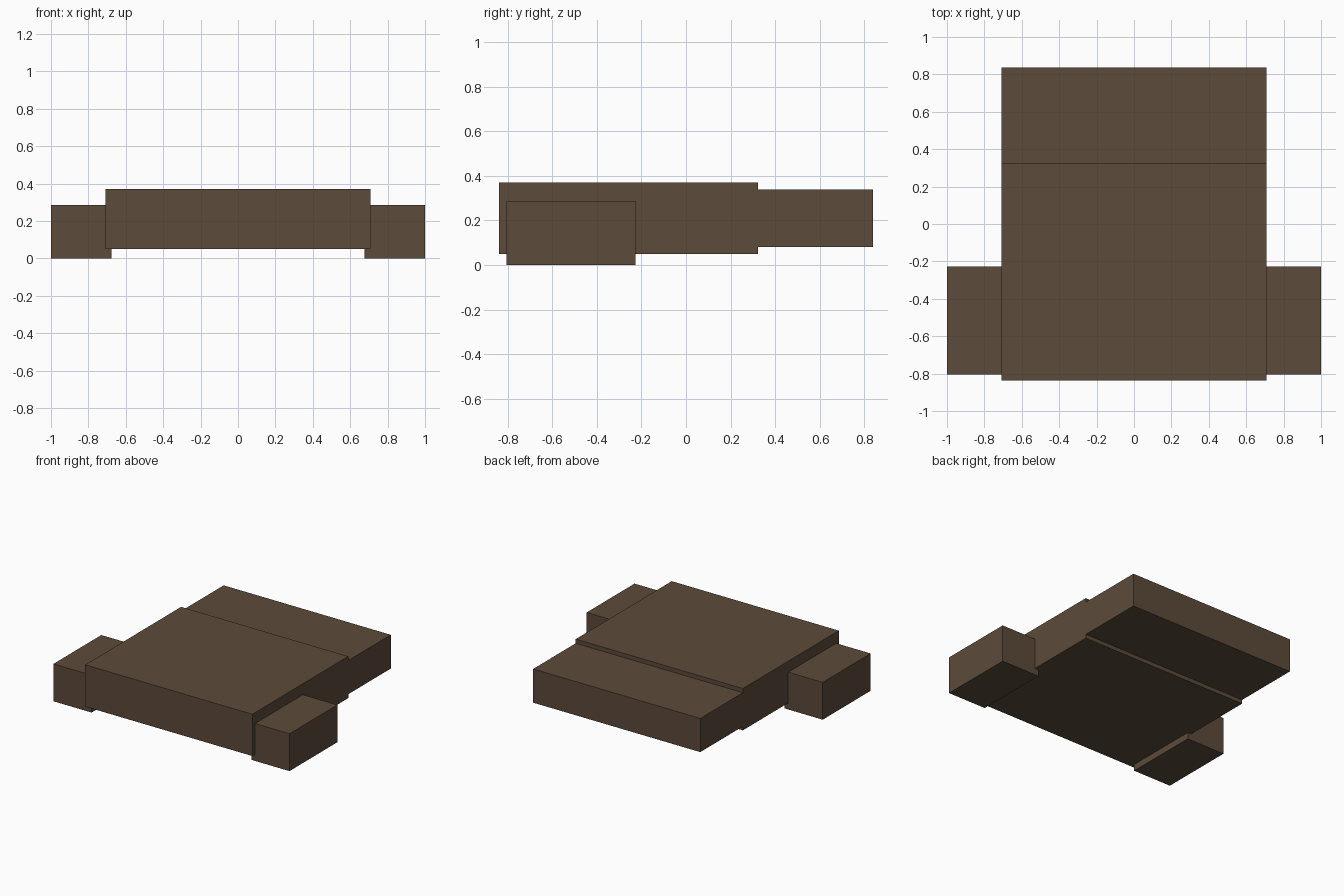
import bpy

if "Cube" in bpy.data.objects:
    bpy.data.objects.remove(bpy.data.objects["Cube"])

brown = bpy.data.materials.new("dark_brown")
brown.diffuse_color = (0.107, 0.069, 0.042, 1.0)
brown.use_nodes = True
brown.node_tree.nodes["Principled BSDF"].inputs["Base Color"].default_value = brown.diffuse_color


def box(name, lo, hi):
    """Axis-aligned box between two opposite corners."""
    centre = [(a + b) / 2 for a, b in zip(lo, hi)]
    bpy.ops.mesh.primitive_cube_add(size=1, location=centre)
    obj = bpy.context.object
    obj.name = name
    obj.scale = [b - a for a, b in zip(lo, hi)]
    bpy.ops.object.transform_apply(location=True, rotation=False, scale=True)
    obj.data.materials.append(brown)
    return obj


# Thick front slab and the thinner slab behind it
box("main_slab", (-0.708, -0.838, 0.05), (0.708, 0.323, 0.37))
box("rear_slab", (-0.708, 0.323, 0.08), (0.708, 0.838, 0.338))

# Low side blocks, sunk slightly into the main slab and mirrored across x
side = box("side_blocks", (0.677, -0.805, 0.0), (1.0, -0.226, 0.286))
side.modifiers.new("mirror", 'MIRROR').use_axis[0] = True
